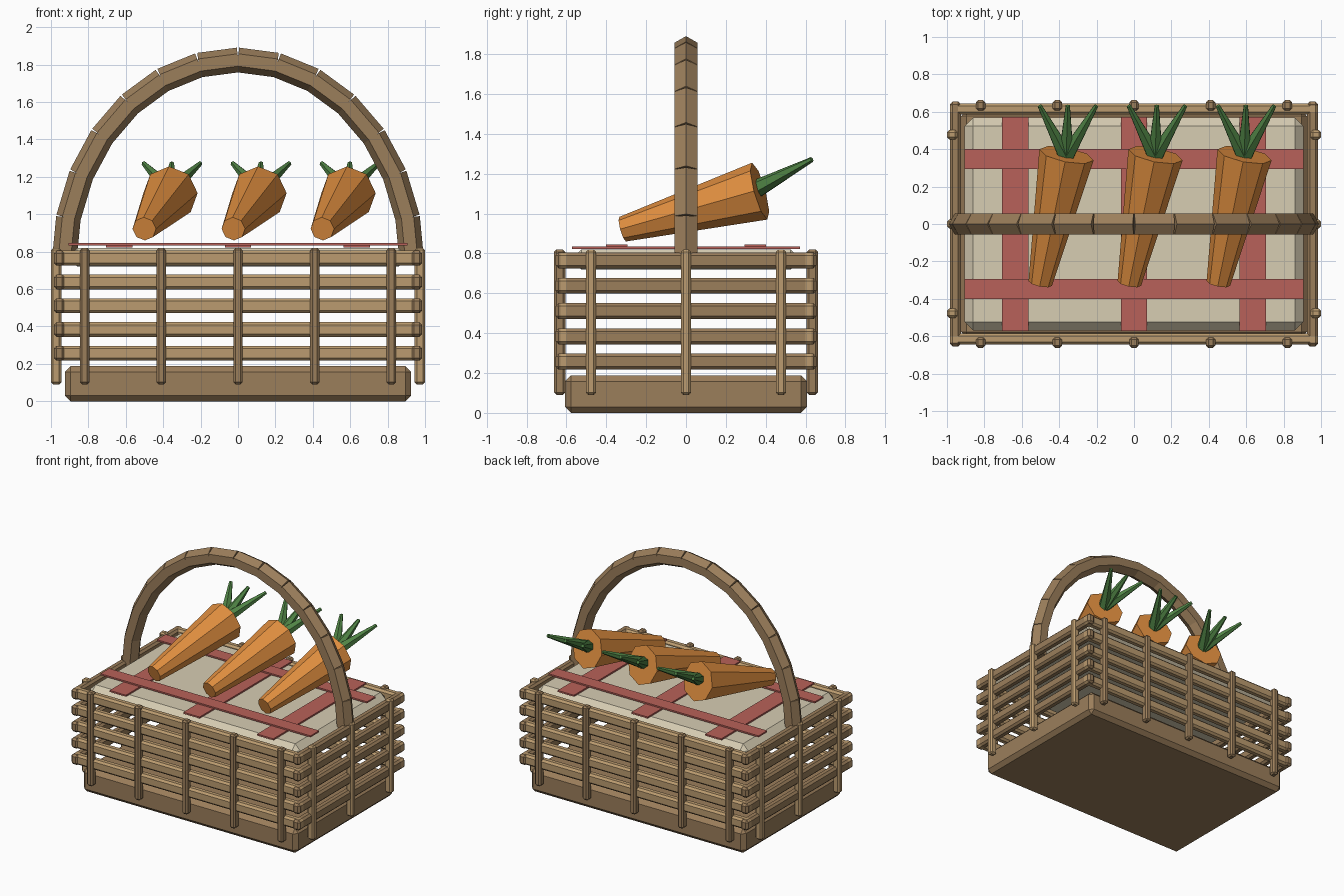
import bpy, bmesh, math
from mathutils import Vector, Matrix

if "Cube" in bpy.data.objects:
    bpy.data.objects.remove(bpy.data.objects["Cube"])


def mat(name, rgb):
    m = bpy.data.materials.new(name)
    m.diffuse_color = (*rgb, 1)
    m.use_nodes = True
    m.node_tree.nodes["Principled BSDF"].inputs["Base Color"].default_value = m.diffuse_color
    return m


LIGHT = mat("light_wood", (0.50, 0.33, 0.16))
DARK = mat("dark_wood", (0.33, 0.21, 0.105))
CREAM = mat("cream_cloth", (0.68, 0.61, 0.45))
RED = mat("red_cloth", (0.48, 0.12, 0.10))
ORANGE = mat("carrot_orange", (0.74, 0.27, 0.05))
GREEN = mat("leaf_green", (0.08, 0.23, 0.06))


def finish(name, bm, material):
    bmesh.ops.recalc_face_normals(bm, faces=bm.faces)
    me = bpy.data.meshes.new(name)
    bm.to_mesh(me)
    bm.free()
    me.materials.append(material)
    ob = bpy.data.objects.new(name, me)
    bpy.context.collection.objects.link(ob)
    return ob


def box(name, center, size, material, bevel=0.0):
    bm = bmesh.new()
    bmesh.ops.create_cube(bm, size=1)
    bmesh.ops.scale(bm, vec=size, verts=bm.verts)
    if bevel:
        bmesh.ops.bevel(bm, geom=bm.edges[:], offset=bevel, segments=1,
                        affect='EDGES', profile=0.5)
    bmesh.ops.translate(bm, vec=center, verts=bm.verts)
    return finish(name, bm, material)


def rod(name, a, b, ra, rb, sides, material, up=Vector((0, 0, 1))):
    """Capped tapered prism from a to b with one corner pointing towards up."""
    a, b = Vector(a), Vector(b)
    d = (b - a).normalized()
    u = (up - d * up.dot(d)).normalized()
    v = d.cross(u)
    bm = bmesh.new()
    rings = []
    for p, r in ((a, ra), (b, rb)):
        ang = [2 * math.pi * i / sides for i in range(sides)]
        rings.append([bm.verts.new(p + r * (u * math.cos(t) + v * math.sin(t))) for t in ang])
    lo, hi = rings
    for i in range(sides):
        j = (i + 1) % sides
        bm.faces.new((lo[i], lo[j], hi[j], hi[i]))
    bm.faces.new(lo)
    bm.faces.new(hi)
    return finish(name, bm, material)


# Solid base
box("base", (0, 0, 0.094), (1.85, 1.214, 0.188), DARK, 0.03)

# Horizontal slats on all four sides
for i in range(5):
    z = 0.257 + 0.127 * i
    for s in (-1, 1):
        box("long_slat", (0, s * 0.615, z), (1.97, 0.06, 0.08), LIGHT, 0.015)
        box("side_slat", (s * 0.955, 0, z), (0.06, 1.31, 0.08), DARK, 0.015)

# Upright stakes
for s in (-1, 1):
    for i in range(-2, 3):
        box("long_stake", (i * 0.41, s * 0.634, 0.455), (0.05, 0.056, 0.73), DARK, 0.012)
    for i in range(-1, 2):
        box("side_stake", (s * 0.972, i * 0.477, 0.455), (0.056, 0.05, 0.73), LIGHT, 0.012)

# Cloth and its checked stripes
box("cloth", (0, 0, 0.77), (1.81, 1.14, 0.10), CREAM, 0.045)
for x in (-0.635, 0, 0.635):
    box("cross_stripe", (x, 0, 0.829), (0.14, 1.145, 0.012), RED)
for y in (-0.347, 0.347):
    box("long_stripe", (0, y, 0.84), (1.81, 0.107, 0.012), RED)

# Arched handle of straight six-sided segments
N = 14
arc = [Vector((0.93 * math.cos(math.pi * i / N), 0, 0.74 + 1.085 * math.sin(math.pi * i / N)))
       for i in range(N + 1)]
for a, b in zip(arc, arc[1:]):
    ext = (b - a) * 0.01
    rod("handle_segment", a - ext, b + ext, 0.066, 0.066, 6, DARK,
        (a + b) / 2 - Vector((0, 0, 0.74)))

# Carrots with three leaves each
for i in range(-1, 2):
    o = Vector((i * 0.476, 0, 0))
    rod("carrot", o + Vector((-0.025, -0.318, 0.922)), o + Vector((0.115, 0.37, 1.113)),
        0.064, 0.148, 8, ORANGE)
    for tip_x in (-0.028, 0.122, 0.274):
        rod("carrot_leaf", o + Vector((0.113, 0.36, 1.128)), o + Vector((tip_x, 0.632, 1.272)),
            0.045, 0.013, 6, GREEN)
